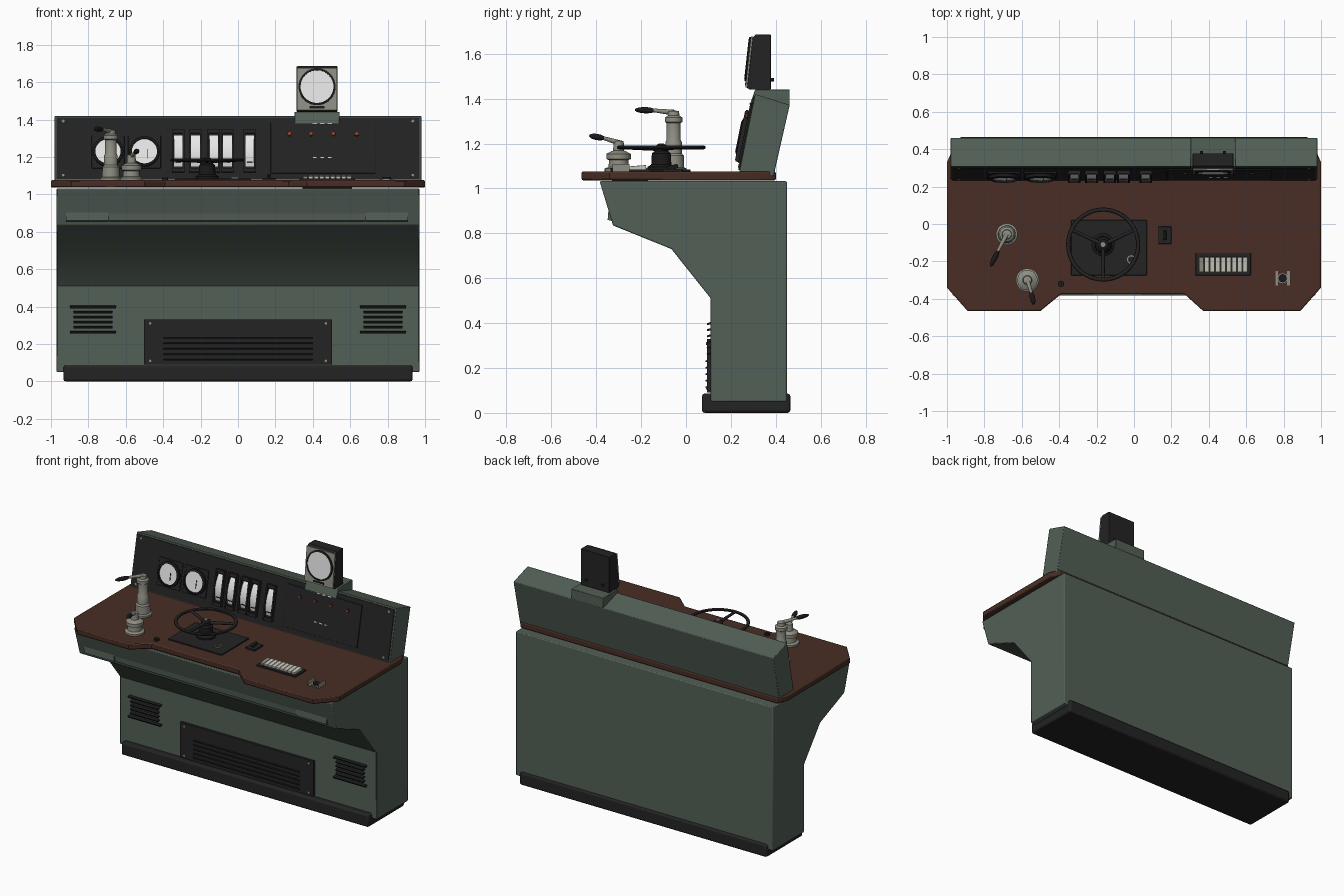
import bpy, bmesh, math
from mathutils import Vector, Matrix

if "Cube" in bpy.data.objects:
    bpy.data.objects.remove(bpy.data.objects["Cube"])


def material(name, rgb):
    m = bpy.data.materials.new(name)
    m.diffuse_color = (*rgb, 1)
    m.use_nodes = True
    m.node_tree.nodes["Principled BSDF"].inputs["Base Color"].default_value = m.diffuse_color
    return m


GREEN = material("grey_green_paint", (0.085, 0.115, 0.092))
BROWN = material("brown_desktop", (0.065, 0.027, 0.018))
BLACK = material("black_panel", (0.017, 0.017, 0.017))
DARK = material("dark_rubber", (0.010, 0.010, 0.010))
METAL = material("grey_metal", (0.27, 0.27, 0.23))
WHITE = material("dial_white", (0.80, 0.80, 0.80))
CREAM = material("key_cream", (0.58, 0.57, 0.50))
RED = material("red_lamp", (0.30, 0.05, 0.02))


def finish(name, bm, mat, matrix=None, bevel=0, angle=35):
    bmesh.ops.recalc_face_normals(bm, faces=bm.faces)
    me = bpy.data.meshes.new(name)
    bm.to_mesh(me)
    bm.free()
    ob = bpy.data.objects.new(name, me)
    bpy.context.collection.objects.link(ob)
    me.materials.append(mat)
    if matrix:
        ob.matrix_world = matrix
    if bevel:
        b = ob.modifiers.new("bevel", 'BEVEL')
        b.width, b.segments, b.limit_method = bevel, 2, 'ANGLE'
        b.angle_limit = math.radians(50)
    bpy.ops.object.select_all(action='DESELECT')
    ob.select_set(True)
    bpy.context.view_layer.objects.active = ob
    bpy.ops.object.shade_smooth_by_angle(angle=math.radians(angle))
    return ob


def place(loc, rx=0, rz=0):
    return Matrix.Translation(loc) @ Matrix.Rotation(rz, 4, 'Z') @ Matrix.Rotation(rx, 4, 'X')


def box(name, loc, size, mat, rx=0, rz=0, bevel=0):
    bm = bmesh.new()
    bmesh.ops.create_cube(bm, size=1)
    bmesh.ops.scale(bm, vec=size, verts=bm.verts)
    return finish(name, bm, mat, place(loc, rx, rz), bevel)


def prism(name, pts, axis, lo, hi, mat, bevel=0):
    """Extrude a yz outline along x, or an xy outline along z."""
    bm = bmesh.new()
    put = (lambda p, t: (t, *p)) if axis == 'x' else (lambda p, t: (*p, t))
    a = [bm.verts.new(put(p, lo)) for p in pts]
    b = [bm.verts.new(put(p, hi)) for p in pts]
    bm.faces.new(a)
    bm.faces.new(b)
    for i in range(len(pts)):
        j = (i + 1) % len(pts)
        bm.faces.new((a[i], a[j], b[j], b[i]))
    return finish(name, bm, mat, None, bevel)


def lathe(name, loc, profile, mat, rx=0, n=32, closed=False):
    """Spin an (r, z) outline round z."""
    bm = bmesh.new()
    vs = [bm.verts.new((r, 0, z)) for r, z in profile]
    es = [bm.edges.new(p) for p in zip(vs, vs[1:])]
    if closed:
        es.append(bm.edges.new((vs[-1], vs[0])))
    bmesh.ops.spin(bm, geom=vs + es, cent=(0, 0, 0), axis=(0, 0, 1), angle=math.tau, steps=n)
    bmesh.ops.remove_doubles(bm, verts=bm.verts, dist=1e-5)
    return finish(name, bm, mat, place(loc, rx))


def disc(name, loc, r, h, mat, rx=0, n=32):
    return lathe(name, loc, [(0, 0), (r, 0), (r, h), (0, h)], mat, rx, n)


def rod(name, p, q, r1, r2, mat, n=12):
    p, q = Vector(p), Vector(q)
    bm = bmesh.new()
    bmesh.ops.create_cone(bm, cap_ends=True, segments=n, radius1=r1, radius2=r2, depth=(q - p).length)
    rot = (q - p).to_track_quat('Z', 'Y').to_matrix().to_4x4()
    return finish(name, bm, mat, Matrix.Translation((p + q) / 2) @ rot)


def grip(name, p, q, r):
    p, q = Vector(p), Vector(q)
    bm = bmesh.new()
    bmesh.ops.create_uvsphere(bm, u_segments=16, v_segments=10, radius=1)
    bmesh.ops.scale(bm, vec=(r, r, (q - p).length / 2), verts=bm.verts)
    rot = (q - p).to_track_quat('Z', 'Y').to_matrix().to_4x4()
    return finish(name, bm, DARK, Matrix.Translation((p + q) / 2) @ rot)


# Plinth, cabinet and desktop
box("plinth", (0, 0.268, 0.043), (1.866, 0.394, 0.086), BLACK, bevel=0.012)
prism("cabinet", [(0.11, 0.05), (0.45, 0.05), (0.45, 1.032), (-0.385, 1.032), (-0.325, 0.835),
                  (-0.065, 0.73), (0.11, 0.51)], 'x', -0.97, 0.97, GREEN, 0.006)
half = [(0.97, 0.40), (1, 0.33), (1, -0.34), (0.89, -0.465), (0.37, -0.465), (0.27, -0.375)]
left = [(-0.39, -0.375), (-0.50, -0.465), (-0.89, -0.465), (-1, -0.34), (-1, 0.33), (-0.97, 0.40)]
prism("desktop", half + left, 'z', 1.036, 1.076, BROWN, 0.007)

# Drawer pulls along the fascia
for name, x0, x1, d in (("drawer_pull_left", -0.92, -0.692, 0.012), ("drawer_pull_middle", -0.688, 0.678, 0.004),
                        ("drawer_pull_right", 0.682, 0.91, 0.012)):
    prism(name, [(-0.345, 0.91), (-0.337 - d, 0.86), (-0.325, 0.853)], 'x', x0, x1, GREEN)

# Kick panel with louvres and bolts
box("kick_panel", (0, 0.102, 0.21), (1.005, 0.016, 0.24), BLACK)
for i in range(5):
    box(f"kick_louvre_{i}", (0, 0.092, 0.115 + 0.029 * i), (0.80, 0.010, 0.007), DARK, rx=0.4)
for s in (-1, 1):
    for z in (0.11, 0.31):
        disc(f"kick_bolt_{s}_{z}", (s * 0.47, 0.095, z), 0.007, 0.005, METAL, math.pi / 2, 10)
    # Side vents
    for i in range(6):
        w = 0.245 if i in (0, 5) else 0.21
        box(f"vent_slat_{s}_{i}", (s * 0.775, 0.104, 0.263 + 0.027 * i), (w, 0.022, 0.009), DARK, rx=0.3)

# Upper instrument console
prism("console_housing", [(0.237, 1.072), (0.308, 1.42), (0.462, 1.372), (0.39, 1.055)],
      'x', -0.98, 0.98, GREEN, 0.004)
A = math.atan2(0.071, 0.348)


def P(x, z, d=0.0):
    """A point on the sloping console front, d in front of it."""
    return (x, 0.237 + (z - 1.072) * 0.204 - d * math.cos(A), z + d * math.sin(A))


FACE = math.pi / 2 - A
box("instrument_panel", P(0, 1.245), (1.94, 0.012, 0.335), BLACK, -A)
box("switch_panel", P(0.455, 1.245, 0.008), (0.56, 0.010, 0.275), BLACK, -A, bevel=0.002)
for x in (-0.935, 0.935):
    for z in (1.10, 1.39):
        disc(f"panel_bolt_{x}_{z}", P(x, z, 0.005), 0.008, 0.005, METAL, FACE, 10)
for x in (0.275, 0.39, 0.51, 0.635):
    disc(f"indicator_{x}", P(x, 1.32, 0.012), 0.009, 0.010, RED, FACE, 12)
    disc(f"indicator_ring_{x}", P(x, 1.32, 0.012), 0.013, 0.004, DARK, FACE, 12)
for x in (0.41, 0.45, 0.49):
    box(f"label_strip_{x}", P(x, 1.375, 0.014), (0.025, 0.003, 0.006), WHITE, -A)
    box(f"small_label_{x}", P(x, 1.195, 0.014), (0.02, 0.003, 0.006), WHITE, -A)

# Round gauges
for i, x in enumerate((-0.695, -0.50)):
    box(f"gauge_plate_{i}", P(x, 1.225, 0.009), (0.175, 0.012, 0.18), BLACK, -A, bevel=0.004)
    lathe(f"gauge_bezel_{i}", P(x, 1.225, 0.01), [(0.068, 0), (0.082, 0), (0.082, 0.02), (0.068, 0.026)],
          DARK, FACE, closed=True)
    disc(f"gauge_dial_{i}", P(x, 1.225, 0.01), 0.07, 0.014, WHITE, FACE)
    box(f"gauge_needle_{i}", P(x + 0.015, 1.212, 0.026), (0.004, 0.003, 0.05), DARK, -A)

# Vertical edgewise meters with a bulging scale
for i, x in enumerate((-0.32, -0.227, -0.13, -0.056, 0.063)):
    for s in (-1, 1):
        box(f"meter_cheek_{i}_{s}", P(x + s * 0.029, 1.23, 0.016), (0.010, 0.026, 0.225), BLACK, -A)
        box(f"meter_cap_{i}_{s}", P(x, 1.23 + s * 0.104, 0.014), (0.066, 0.022, 0.022), BLACK, -A)
    bm = bmesh.new()
    arc = [(-0.026 + 0.28 * (t * t) * 0.09, 0.095 * t) for t in [k / 5 - 1 for k in range(11)]]
    rows = [[bm.verts.new((sx, y, z)) for sx in (-0.023, 0.023)] for y, z in arc + [(0, 0.095), (0, -0.095)]]
    for a, b in zip(rows, rows[1:] + rows[:1]):
        bm.faces.new((a[0], a[1], b[1], b[0]))
    for k in (0, 1):
        bm.faces.new([r[k] for r in rows])
    finish(f"meter_scale_{i}", bm, WHITE, place(P(x, 1.23), -A))
    box(f"meter_pointer_{i}", P(x, 1.17, 0.018), (0.03, 0.008, 0.004), DARK, -A)

# Monitor on its mount
prism("monitor_mount", [(0.285, 1.375), (0.308, 1.44), (0.462, 1.44), (0.462, 1.37)], 'x', 0.302, 0.543, GREEN, 0.003)
prism("monitor_case", [(0.272, 1.447), (0.297, 1.672), (0.31, 1.685), (0.378, 1.685), (0.378, 1.44), (0.285, 1.44)],
      'x', 0.314, 0.531, BLACK, 0.003)
B = math.atan2(0.025, 0.225)
F2 = math.pi / 2 - B
box("monitor_bezel", (0.4225, 0.281, 1.563), (0.214, 0.008, 0.228), METAL, -B)
lathe("screen_ring", (0.4225, 0.282, 1.575), [(0.088, 0), (0.099, 0), (0.099, 0.010), (0.088, 0.013)], DARK, F2, 40, True)
disc("screen", (0.4225, 0.282, 1.575), 0.09, 0.009, WHITE, F2, 40)
box("monitor_slot", (0.4225, 0.268, 1.465), (0.08, 0.010, 0.012), DARK, -B)
for x in (0.36, 0.485):
    disc(f"monitor_rear_knob_{x}", (x, 0.376, 1.485), 0.008, 0.015, DARK, -math.pi / 2, 12)

# Steering wheel on its plate
T = 1.076
W = Vector((-0.165, -0.11, 0))
box("wheel_plate", (-0.133, -0.127, T + 0.004), (0.405, 0.295, 0.010), BLACK, bevel=0.003)
lathe("wheel_column", W + Vector((0, 0, T)), [(0, 0), (0.062, 0), (0.062, 0.02), (0.045, 0.03), (0.042, 0.08),
                                              (0.03, 0.09), (0.03, 0.112), (0.012, 0.122), (0, 0.122)], DARK)
lathe("wheel_rim", W + Vector((0, 0, 1.183)), [(0.187 + 0.011 * math.cos(k * math.tau / 10),
      0.009 * math.sin(k * math.tau / 10)) for k in range(10)], BLACK, 0, 56, True)
for deg in (25, 155, 270):
    d = Vector((math.cos(math.radians(deg)), math.sin(math.radians(deg)), 0))
    rod(f"wheel_spoke_{deg}", W + d * 0.02 + Vector((0, 0, 1.178)), W + d * 0.185 + Vector((0, 0, 1.183)), 0.011, 0.008, BLACK)
disc("wheel_cap", W + Vector((0, 0, 1.19)), 0.013, 0.011, METAL, 0, 16)
lathe("plate_ring", (-0.015, -0.19, T + 0.008), [(0.017, 0), (0.023, 0), (0.023, 0.008), (0.017, 0.008)], METAL, 0, 20, True)

# Tall crank lever
x, y = -0.68, -0.055
lathe("tall_lever_post", (x, y, T), [(0, 0), (0.058, 0), (0.058, 0.012), (0.047, 0.018), (0.045, 0.07), (0.037, 0.08),
      (0.037, 0.13), (0.031, 0.14), (0.031, 0.215), (0.039, 0.22), (0.039, 0.24), (0.026, 0.248), (0.024, 0.268), (0, 0.272)], METAL)
rod("tall_lever_arm", (x, y, T + 0.262), (-0.728, -0.145, 1.348), 0.013, 0.008, METAL)
grip("tall_lever_grip", (-0.722, -0.135, 1.347), (-0.768, -0.228, 1.35), 0.014)

# Short crank lever
x, y = -0.57, -0.30
lathe("short_lever_post", (x, y, T), [(0, 0), (0.062, 0), (0.062, 0.012), (0.045, 0.02), (0.043, 0.05), (0.054, 0.055),
      (0.054, 0.078), (0.035, 0.088), (0.025, 0.092), (0.022, 0.135), (0, 0.14)], METAL)
rod("short_lever_arm", (x, y, T + 0.128), (-0.548, -0.37, 1.225), 0.012, 0.008, METAL)
grip("short_lever_grip", (-0.551, -0.36, 1.223), (-0.535, -0.432, 1.235), 0.014)
disc("desk_button", (-0.39, -0.32, T), 0.017, 0.014, DARK, 0, 16)

# Toggle switch block
box("toggle_base", (0.165, -0.06, T + 0.005), (0.07, 0.092, 0.012), BLACK, bevel=0.002)
box("toggle_lever", (0.165, -0.06, T + 0.018), (0.016, 0.05, 0.02), DARK, rx=0.25, bevel=0.003)

# Key row, with its well below the desk
box("key_frame", (0.477, -0.215, T + 0.003), (0.295, 0.12, 0.012), BLACK, bevel=0.002)
box("key_well", (0.477, -0.25, 1.031), (0.265, 0.16, 0.012), BLACK)
for i in range(9):
    box(f"key_{i}", (0.36 + 0.0293 * i, -0.217, T + 0.014), (0.026, 0.08, 0.022), CREAM if i else METAL, rx=0.08, bevel=0.002)

# Guarded button
disc("guarded_button", (0.795, -0.29, T), 0.022, 0.016, DARK, 0, 20)
disc("guarded_button_collar", (0.795, -0.29, T), 0.027, 0.006, METAL, 0, 20)
for s in (-1, 1):
    box(f"button_guard_{s}", (0.795 + s * 0.04, -0.29, T + 0.016), (0.004, 0.075, 0.034), METAL)
    box(f"button_guard_foot_{s}", (0.795 + s * 0.032, -0.29, T + 0.002), (0.016, 0.075, 0.004), METAL)
